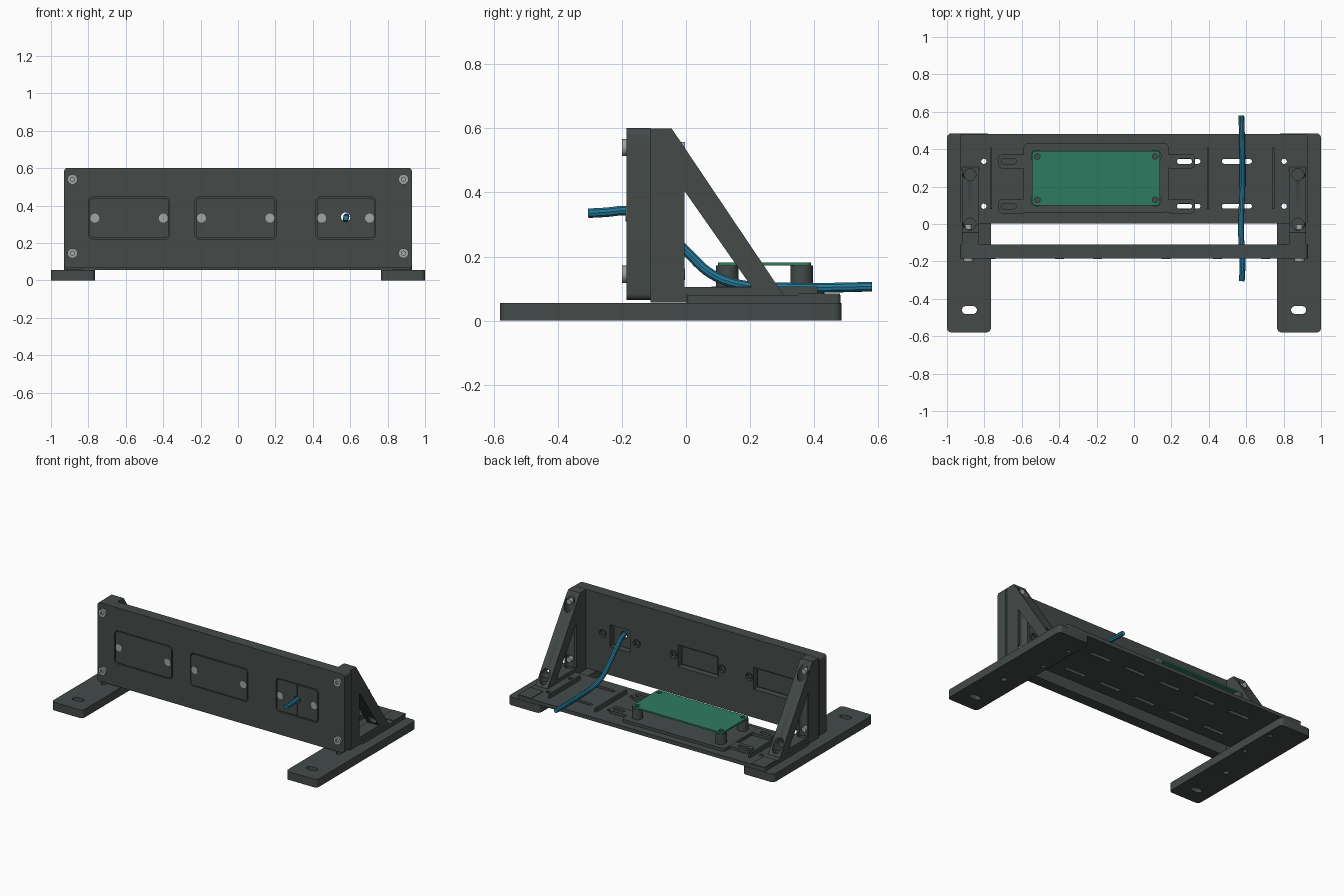
import bpy, bmesh, math

cube = bpy.data.objects.get("Cube")
if cube:
    bpy.data.objects.remove(cube, do_unlink=True)


def material(name, rgb):
    m = bpy.data.materials.new(name)
    m.use_nodes = True
    m.diffuse_color = (*rgb, 1)
    bsdf = next(n for n in m.node_tree.nodes if n.type == 'BSDF_PRINCIPLED')
    bsdf.inputs["Base Color"].default_value = (*rgb, 1)
    return m


DARK = material("charcoal_plastic", (0.058, 0.07, 0.068))
STEEL = material("screw_steel", (0.36, 0.38, 0.37))
GREEN = material("board_green", (0.027, 0.2, 0.12))
BLUE = material("cable_blue", (0.018, 0.2, 0.33))
parts = []


def rrect(u, v, w, h, r, seg=6):
    """Rounded rectangle outline centred on (u, v)."""
    pts = []
    for k, (su, sv) in enumerate([(1, 1), (-1, 1), (-1, -1), (1, -1)]):
        for i in range(seg + 1):
            a = (k + i / seg) * math.pi / 2
            p = (round(u + su * (w / 2 - r) + r * math.cos(a), 5),
                 round(v + sv * (h / 2 - r) + r * math.sin(a), 5))
            if p not in pts:
                pts.append(p)
    return pts


def box2(u0, u1, v0, v1):
    return [(u0, v0), (u1, v0), (u1, v1), (u0, v1)]


def disc(u, v, r):
    return rrect(u, v, 2 * r, 2 * r, r)


def prism(name, pts, lo, hi, axis, mat=DARK):
    """Extrude an outline along an axis from lo to hi."""
    def place(p, t):
        u, v = p
        return {'x': (t, u, v), 'y': (u, t, v), 'z': (u, v, t)}[axis]
    bm = bmesh.new()
    a = [bm.verts.new(place(p, lo)) for p in pts]
    b = [bm.verts.new(place(p, hi)) for p in pts]
    bm.faces.new(a)
    bm.faces.new(b)
    for i in range(len(pts)):
        j = (i + 1) % len(pts)
        bm.faces.new((a[i], a[j], b[j], b[i]))
    bmesh.ops.recalc_face_normals(bm, faces=bm.faces)
    me = bpy.data.meshes.new(name)
    bm.to_mesh(me)
    bm.free()
    me.materials.append(mat)
    ob = bpy.data.objects.new(name, me)
    bpy.context.collection.objects.link(ob)
    parts.append(ob)
    return ob


def cut(ob, cutters):
    """Subtract (outline, lo, hi, axis) prisms from an object."""
    tools = []
    for c in cutters:
        t = prism("cutter", *c)
        parts.remove(t)
        t.hide_render = True
        m = ob.modifiers.new("cut", 'BOOLEAN')
        m.operation, m.solver, m.object = 'DIFFERENCE', 'EXACT', t
        tools.append(t)
    dg = bpy.context.evaluated_depsgraph_get()
    me = bpy.data.meshes.new_from_object(ob.evaluated_get(dg))
    ob.modifiers.clear()
    ob.data = me
    for t in tools:
        bpy.data.objects.remove(t, do_unlink=True)


ROWS = (0.095, 0.335)

# Base plate with two rows of slots
base = prism("base_plate", rrect(0, 0.242, 1.86, 0.48, 0.015), 0.055, 0.08, 'z')
cut(base, [(rrect(0.275 * i, y, 0.16, 0.026, 0.013), 0, 0.2, 'z')
           for i in range(-2, 3) for y in ROWS]
    + [(disc(s * 0.803, y, 0.014), 0, 0.2, 'z') for s in (-1, 1) for y in ROWS])
for i, x in enumerate((-0.765, 0.395, 0.745)):
    prism(f"base_rib_{i + 1}", box2(x - 0.006, x + 0.006, 0.08, 0.41), 0.078, 0.107, 'z')

# Feet, brackets and corner screws on both sides
for s, side in ((1, "left"), (-1, "right")):
    foot = prism(side + "_foot", rrect(s * 0.8825, -0.0475, 0.235, 1.065, 0.025), 0, 0.055, 'z')
    cut(foot, [(rrect(s * 0.88, -0.46, 0.08, 0.042, 0.021), -1, 1, 'z'),
               (disc(s * 0.885, -0.18, 0.018), -1, 1, 'z')]
        + [(disc(s * 0.803, y, 0.014), -1, 1, 'z') for y in ROWS])
    prism(side + "_corner_pad", box2(s * 0.83, s * 0.928, 0.35, 0.48), 0.078, 0.084, 'z')

    bracket = prism(side + "_bracket", [(-0.11, 0.057), (0.32, 0.057), (-0.045, 0.6), (-0.11, 0.6)],
                    s * 0.83, s * 0.92, 'x')
    cut(bracket, [([(-0.005, 0.105), (0.205, 0.105), (-0.005, 0.405)], -1, 1, 'x'),
                  (disc(s * 0.877, 0.265, 0.032), 0.09, 0.5, 'z'),
                  (disc(s * 0.877, 0.0, 0.032), 0.09, 0.8, 'z'),
                  (disc(s * 0.885, 0.54, 0.03), -0.02, 0.4, 'y'),
                  (disc(s * 0.885, 0.145, 0.03), -0.02, 0.4, 'y')])
    for y in (0, 0.265):
        prism(side + "_base_screw", disc(s * 0.877, y, 0.02), 0.08, 0.094, 'z')

    for z in (0.145, 0.54):
        head = prism(side + "_panel_screw", disc(s * 0.885, z, 0.027), -0.2, -0.18, 'y', STEEL)
        cut(head, [(rrect(s * 0.885, z, 0.024, 0.024, 0.012, 2), -0.3, -0.19, 'y')])
        prism(side + "_panel_screw_end", disc(s * 0.885, z, 0.018), -0.03, -0.003, 'y', STEEL)

# Front panel: pockets in front, windows and nut holes behind
ZM = 0.333
modules = [(-0.5825, 0.435, 0.183, 0.3), (-0.0125, 0.435, 0.183, 0.3), (0.5755, 0.32, 0.128, 0.15)]
panel = prism("front_panel", rrect(0, 0.333, 1.86, 0.536, 0.02), -0.185, -0.11, 'y')
cuts = []
for x, w, d, win in modules:
    cuts.append((rrect(x, ZM, w, 0.225, 0.025), -0.3, -0.155, 'y'))
    cuts.append((rrect(x, ZM, win, 0.15, 0.004), -0.17, 0, 'y'))
    cuts += [(rrect(x + k * d, ZM, 0.056, 0.056, 0.028, 2), -0.13, 0, 'y') for k in (-1, 1)]
cut(panel, cuts)

# Inserts sitting flush in the pockets, with their screws
for i, (x, w, d, win) in enumerate(modules):
    insert = prism(f"panel_insert_{i + 1}", rrect(x, ZM, w - 0.012, 0.213, 0.02), -0.185, -0.153, 'y')
    if i == 2:
        cut(insert, [(box2(x - 0.0015, x + 0.0015, 0, 1), -0.3, -0.178, 'y'),
                     (disc(x, 0.338, 0.025), -0.3, 0, 'y')])
    else:
        prism(f"blank_plug_{i + 1}", rrect(x, ZM, win - 0.03, 0.12, 0.004), -0.155, -0.13, 'y')
    for k in (-1, 1):
        prism("insert_screw", disc(x + k * d, ZM, 0.024), -0.188, -0.17, 'y', STEEL)
        prism("insert_screw_end", disc(x + k * d, ZM, 0.014), -0.14, -0.118, 'y')

# Circuit board carrier with slotted tabs
BX, BY = -0.2025, 0.245
prism("board_carrier", rrect(BX, BY, 0.775, 0.375, 0.025), 0.078, 0.1, 'z')
for x, hole in ((-0.65, -0.67), (0.25, 0.27)):
    for y in ROWS:
        tab = prism("carrier_tab", rrect(x, y, 0.15, 0.076, 0.02), 0.078, 0.099, 'z')
        cut(tab, [(rrect(hole, y, 0.08, 0.028, 0.014), 0, 1, 'z')])

# Circuit board on four standoffs
board = prism("circuit_board", rrect(BX, BY, 0.685, 0.29, 0.02), 0.172, 0.182, 'z', GREEN)
corners = [(BX + i * 0.315, BY + j * 0.116) for i in (-1, 1) for j in (-1, 1)]
cut(board, [(disc(x, y, 0.015), 0, 1, 'z') for x, y in corners])
for x, y in corners:
    prism("standoff", disc(x, y, 0.035), 0.095, 0.172, 'z')

# Cable through the third insert, drooping over the base
path = [(-0.305, 0.335), (-0.25, 0.338), (-0.185, 0.343), (-0.13, 0.332), (-0.07, 0.285), (0, 0.217),
        (0.08, 0.145), (0.17, 0.112), (0.3, 0.104), (0.45, 0.103), (0.58, 0.106)]
cu = bpy.data.curves.new("cable", 'CURVE')
cu.dimensions = '3D'
cu.bevel_depth, cu.bevel_resolution, cu.use_fill_caps = 0.0155, 3, True
cu.resolution_u = 5
sp = cu.splines.new('BEZIER')
sp.bezier_points.add(len(path) - 1)
for i, (bp, (y, z)) in enumerate(zip(sp.bezier_points, path)):
    bp.co = (0.576 + 0.004 * math.sin(i), y, z)
    bp.handle_left_type = bp.handle_right_type = 'AUTO'
tmp = bpy.data.objects.new("cable_path", cu)
bpy.context.collection.objects.link(tmp)
me = bpy.data.meshes.new_from_object(tmp.evaluated_get(bpy.context.evaluated_depsgraph_get()))
bpy.data.objects.remove(tmp, do_unlink=True)
me.materials.clear()
me.materials.append(BLUE)
cable = bpy.data.objects.new("cable", me)
bpy.context.collection.objects.link(cable)
parts.append(cable)

# Smooth round sides, keep hard edges
for o in bpy.context.view_layer.objects:
    o.select_set(o in parts)
bpy.context.view_layer.objects.active = cable
bpy.ops.object.shade_smooth_by_angle(angle=math.radians(35))
